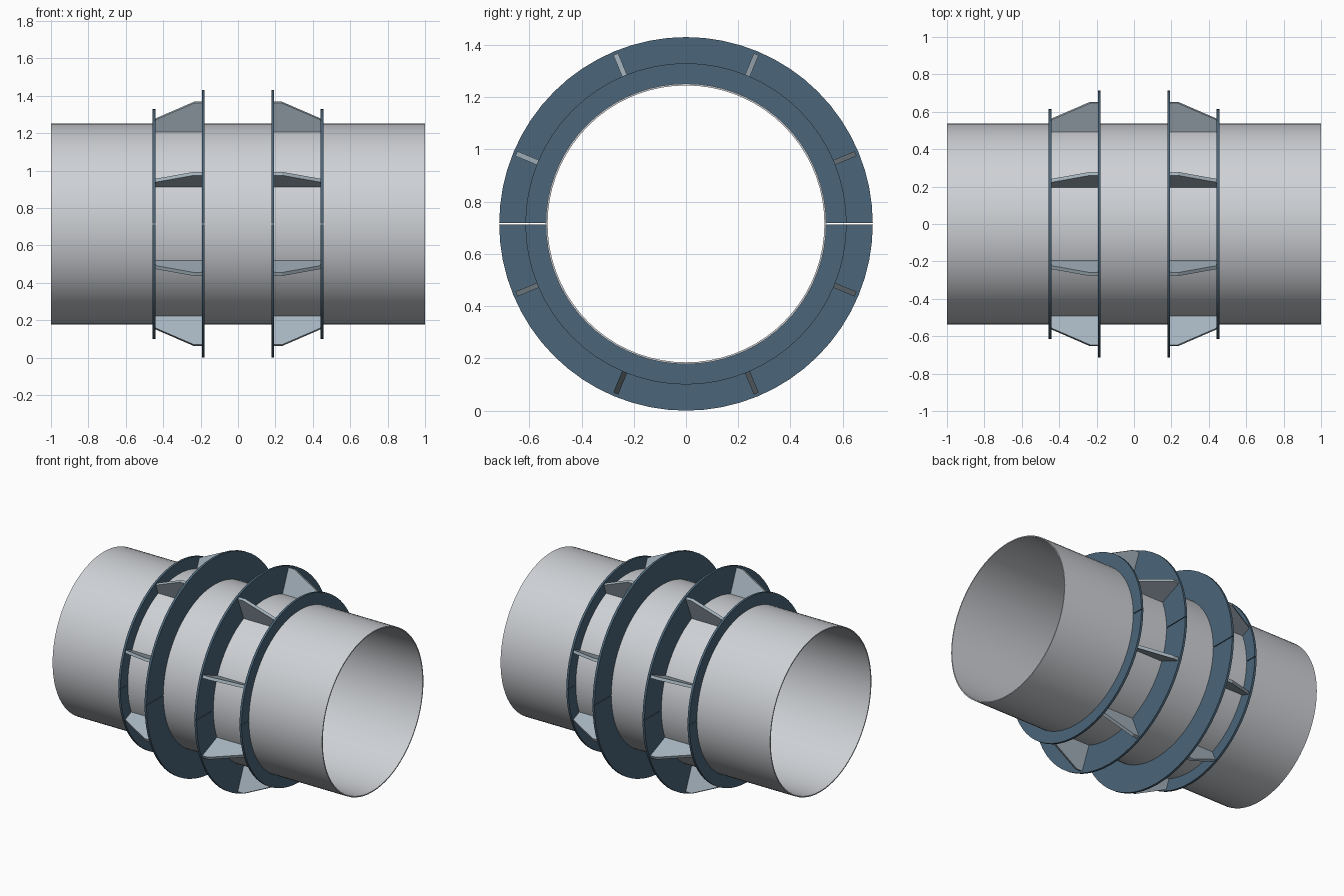
import bpy, bmesh
from math import sin, cos, pi, radians

if "Cube" in bpy.data.objects:
    bpy.data.objects.remove(bpy.data.objects["Cube"])

CZ = 0.715        # axis height
PIPE_R = 0.537
GAP = 0.0025      # half of the split between half-rings


def material(name, rgb):
    m = bpy.data.materials.new(name)
    m.diffuse_color = (*rgb, 1)
    m.use_nodes = True
    m.node_tree.nodes["Principled BSDF"].inputs["Base Color"].default_value = m.diffuse_color
    return m


steel = material("pipe_grey", (0.62, 0.64, 0.67))
blue = material("flange_blue", (0.07, 0.13, 0.19))
pale = material("gusset_grey_blue", (0.38, 0.46, 0.52))


def finish(name, bm, mat, smooth=True):
    bmesh.ops.recalc_face_normals(bm, faces=bm.faces)
    me = bpy.data.meshes.new(name)
    bm.to_mesh(me)
    bm.free()
    me.materials.append(mat)
    ob = bpy.data.objects.new(name, me)
    bpy.context.collection.objects.link(ob)
    if smooth:
        bpy.context.view_layer.objects.active = ob
        ob.select_set(True)
        bpy.ops.object.shade_smooth_by_angle(angle=radians(30))
        ob.select_set(False)
    return ob


def sweep(name, x0, x1, r0, r1, mat, segs, half=0):
    """Rectangular section swept about the x axis; half=+1/-1 gives a half ring."""
    bm = bmesh.new()
    loops = []
    count = segs + 1 if half else segs
    for i in range(count):
        a = i * (pi if half else 2 * pi) / segs
        s = half if half else 1
        loop = []
        for x, r in ((x0, r0), (x1, r0), (x1, r1), (x0, r1)):
            z = r * sin(a) * s
            if half and i in (0, segs):
                z = s * GAP
            loop.append(bm.verts.new((x, r * cos(a), CZ + z)))
        loops.append(loop)
    for i in range(segs):
        a, b = loops[i], loops[(i + 1) % count]
        for k in range(4):
            bm.faces.new((a[k], a[(k + 1) % 4], b[(k + 1) % 4], b[k]))
    if half:
        bm.faces.new(loops[0])
        bm.faces.new(loops[-1])
    return finish(name, bm, mat)


def gusset(name, side, angle):
    """Tapered plate standing radially between the two flanges."""
    profile = ((0.193, 0.533), (0.442, 0.533), (0.442, 0.606), (0.235, 0.703), (0.193, 0.703))
    bm = bmesh.new()
    ends = []
    for t in (-0.01, 0.01):
        ends.append([bm.verts.new((side * x,
                                   r * cos(angle) - t * sin(angle),
                                   CZ + r * sin(angle) + t * cos(angle)))
                     for x, r in profile])
    n = len(profile)
    bm.faces.new(ends[0])
    bm.faces.new(ends[1])
    for i in range(n):
        j = (i + 1) % n
        bm.faces.new((ends[0][i], ends[0][j], ends[1][j], ends[1][i]))
    return finish(name, bm, mat=pale, smooth=False)


# Carrier pipe
sweep("pipe", -1, 1, 0.53, PIPE_R, steel, 72)

# Two mirrored collars: split flanges joined by eight gussets
for side, label in ((-1, "left"), (1, "right")):
    for half, part in ((1, "upper"), (-1, "lower")):
        sweep(f"{label}_large_flange_{part}", side * 0.178, side * 0.193,
              PIPE_R, 0.715, blue, 32, half)
        sweep(f"{label}_small_flange_{part}", side * 0.442, side * 0.457,
              PIPE_R, 0.615, blue, 32, half)
    for k in range(8):
        gusset(f"{label}_gusset_{k + 1}", side, radians(22.5 + 45 * k))
